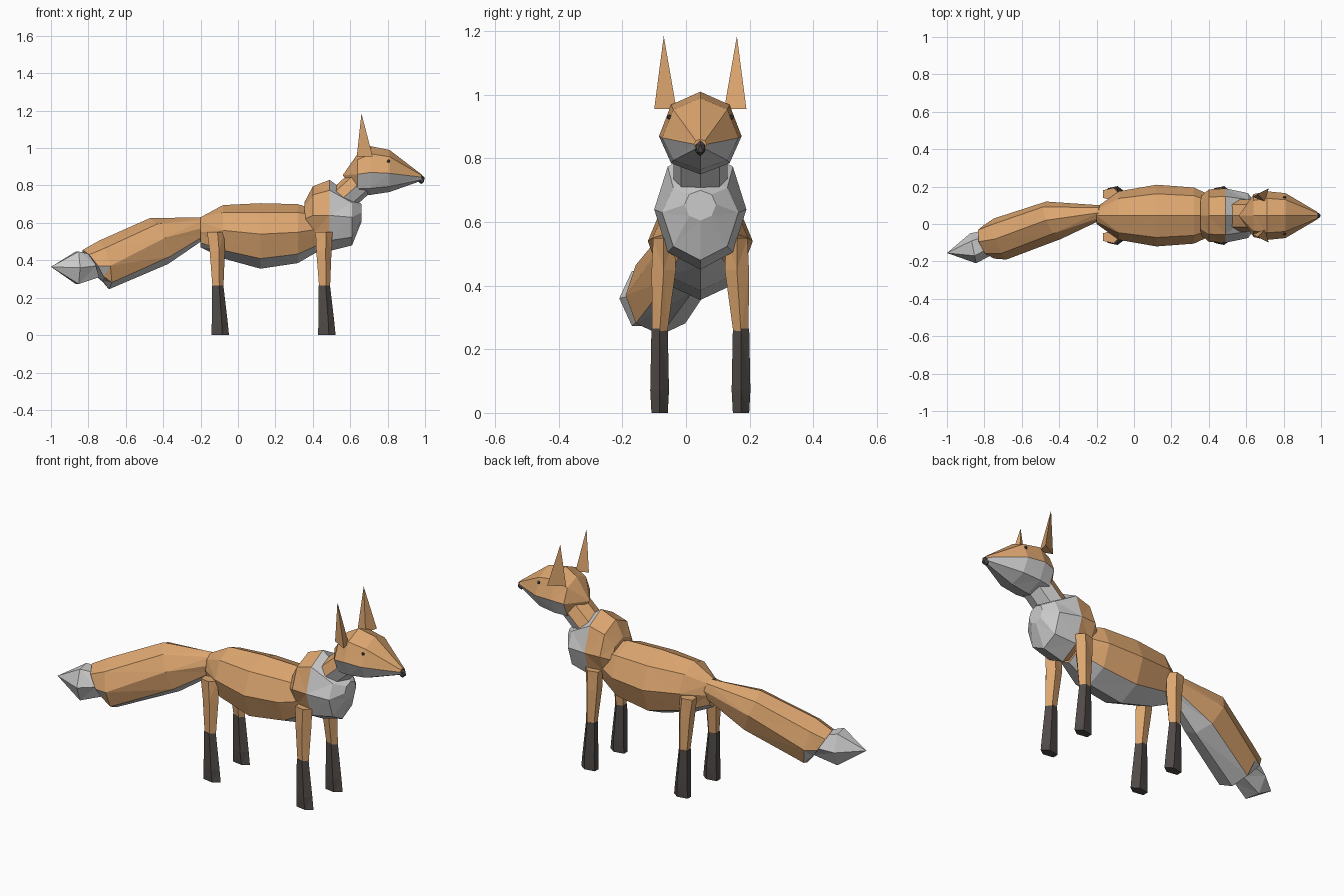
import bpy, bmesh
from math import sin, cos, pi
from mathutils import Matrix, Vector

if "Cube" in bpy.data.objects:
    bpy.data.objects.remove(bpy.data.objects["Cube"])

MID = 0.045  # y of the animal's mirror plane


def material(name, colour):
    m = bpy.data.materials.new(name)
    m.diffuse_color = (*colour, 1)
    m.use_nodes = True
    m.node_tree.nodes["Principled BSDF"].inputs["Base Color"].default_value = m.diffuse_color
    return m


FUR = material("orange_fur", (0.72, 0.38, 0.16))
PALE = material("pale_fur", (0.8, 0.8, 0.8))
DARK = material("dark_fur", (0.08, 0.07, 0.065))


def finish(name, bm, mats, pick=None):
    bmesh.ops.triangulate(bm, faces=bm.faces[:])
    bmesh.ops.recalc_face_normals(bm, faces=bm.faces[:])
    bm.normal_update()
    if pick:
        for f in bm.faces:
            f.material_index = int(pick(f.calc_center_median(), f.normal))
    me = bpy.data.meshes.new(name)
    bm.to_mesh(me)
    bm.free()
    for m in mats:
        me.materials.append(m)
    ob = bpy.data.objects.new(name, me)
    bpy.context.collection.objects.link(ob)
    return ob


def loft(name, rings, mats, pick=None):
    """Skin a list of point rings; a ring of one point closes to a tip."""
    bm = bmesh.new()
    rows = [[bm.verts.new(p) for p in r] for r in rings]
    for a, b in zip(rows, rows[1:]):
        n = max(len(a), len(b))
        for i in range(n):
            j = (i + 1) % n
            if len(a) == 1:
                bm.faces.new((a[0], b[i], b[j]))
            elif len(b) == 1:
                bm.faces.new((a[i], a[j], b[0]))
            else:
                bm.faces.new((a[i], a[j], b[j], b[i]))
    for r in (rows[0], rows[-1]):
        if len(r) > 2:
            bm.faces.new(r)
    return finish(name, bm, mats, pick)


def oval(x, y, z, ry, up, down, lean=0, yaw=0, n=8):
    """Upright cross-section with separate height above and below centre."""
    pts = []
    for k in range(n):
        a = 2 * pi * k / n
        h = sin(a) * (up if sin(a) > 0 else down)
        w = ry * cos(a)
        pts.append((x + lean * h + yaw * w, y + w, z + h))
    return pts


def flat(x, y, z, rx, ry, n=5):
    """Level cross-section for the legs."""
    return [(x + rx * cos(2 * pi * k / n), y + ry * sin(2 * pi * k / n), z) for k in range(n)]


# Body with pale belly
loft("body", [
    oval(-0.20, MID, 0.55, 0.045, 0.08, 0.08),
    oval(-0.08, MID, 0.56, 0.13, 0.135, 0.15),
    oval(0.12, MID, 0.54, 0.165, 0.165, 0.185),
    oval(0.32, MID, 0.55, 0.15, 0.15, 0.165),
    oval(0.45, MID, 0.57, 0.09, 0.09, 0.11),
], (FUR, PALE), lambda c, n: n.z < -0.6)

# Shoulders with pale chest
loft("chest", [
    oval(0.355, MID, 0.62, 0.10, 0.09, 0.09),
    oval(0.40, MID, 0.64, 0.14, 0.155, 0.14),
    oval(0.49, MID, 0.64, 0.145, 0.19, 0.19),
    oval(0.61, MID, 0.63, 0.12, 0.11, 0.15),
    oval(0.66, MID, 0.655, 0.05, 0.045, 0.05),
], (FUR, PALE), lambda c, n: c.x > 0.53)

# Neck with pale throat
loft("neck", [oval(x, MID, z, 0.085, 0.055, 0.055, -0.95)
              for x, z in ((0.47, 0.64), (0.57, 0.74), (0.67, 0.83))],
     (FUR, PALE), lambda c, n: n.x - n.z > 0.3)

# Head with pale jaw
loft("head", [
    [(0.56, MID, 0.855)],
    oval(0.64, MID, 0.86, 0.115, 0.11, 0.11),
    oval(0.71, MID, 0.87, 0.13, 0.14, 0.12),
    oval(0.81, MID, 0.865, 0.12, 0.125, 0.10),
    oval(0.98, MID, 0.845, 0.02, 0.015, 0.02),
], (FUR, PALE), lambda c, n: c.x > 0.645 and n.z < -0.05)

# Nose and eyes
for name, loc, size in (("nose", (0.98, MID, 0.832), (0.02, 0.017, 0.025)),
                        ("left_eye", (0.805, MID + 0.097, 0.93), (0.009,) * 3),
                        ("right_eye", (0.805, MID - 0.097, 0.93), (0.009,) * 3)):
    bm = bmesh.new()
    bmesh.ops.create_icosphere(bm, subdivisions=1, radius=1,
                               matrix=Matrix.LocRotScale(Vector(loc), None, Vector(size)))
    finish(name, bm, (DARK,))

# Tail, bending to one side, with pale underside
loft("tail", [
    oval(-0.18, 0.06, 0.575, 0.04, 0.055, 0.055, -0.2),
    oval(-0.43, 0.02, 0.52, 0.10, 0.105, 0.14, -0.4, -0.4),
    oval(-0.715, -0.08, 0.37, 0.11, 0.135, 0.125, -0.2, -0.3),
    oval(-0.775, -0.095, 0.37, 0.09, 0.085, 0.08, -0.66, -0.3),
], (FUR, PALE), lambda c, n: n.z < -0.4)
loft("tail_tip", [
    oval(-0.76, -0.095, 0.37, 0.07, 0.07, 0.07, -0.3, n=6),
    oval(-0.86, -0.13, 0.36, 0.08, 0.10, 0.10, 0, -0.2, n=6),
    [(-1.0, -0.155, 0.365)],
], (PALE,))

# Ears and legs, mirrored about the middle plane
for side, s in (("right", -1), ("left", 1)):
    base = [(0.635, MID + s * 0.10, 0.955), (0.70, MID + s * 0.075, 0.955),
            (0.72, MID + s * 0.145, 0.955)]
    loft(side + "_ear", [base, [(0.66, MID + s * 0.115, 1.185)]], (FUR,))
    for end, x, top in (("hind", -0.11, -0.125), ("front", 0.46, 0.455)):
        y = MID + s * 0.128
        loft(f"{end}_{side}_upper_leg", [
            flat(x, y, 0.25, 0.032, 0.025),
            flat(x - 0.005, MID + s * 0.115, 0.45, 0.045, 0.04),
            flat(top, MID + s * 0.115, 0.55, 0.05, 0.035),
        ], (FUR,))
        loft(f"{end}_{side}_lower_leg", [
            flat(x + 0.01, y, 0.0, 0.052, 0.027),
            flat(x + 0.008, y, 0.07, 0.047, 0.031),
            flat(x - 0.002, y, 0.265, 0.034, 0.027),
        ], (DARK,))
